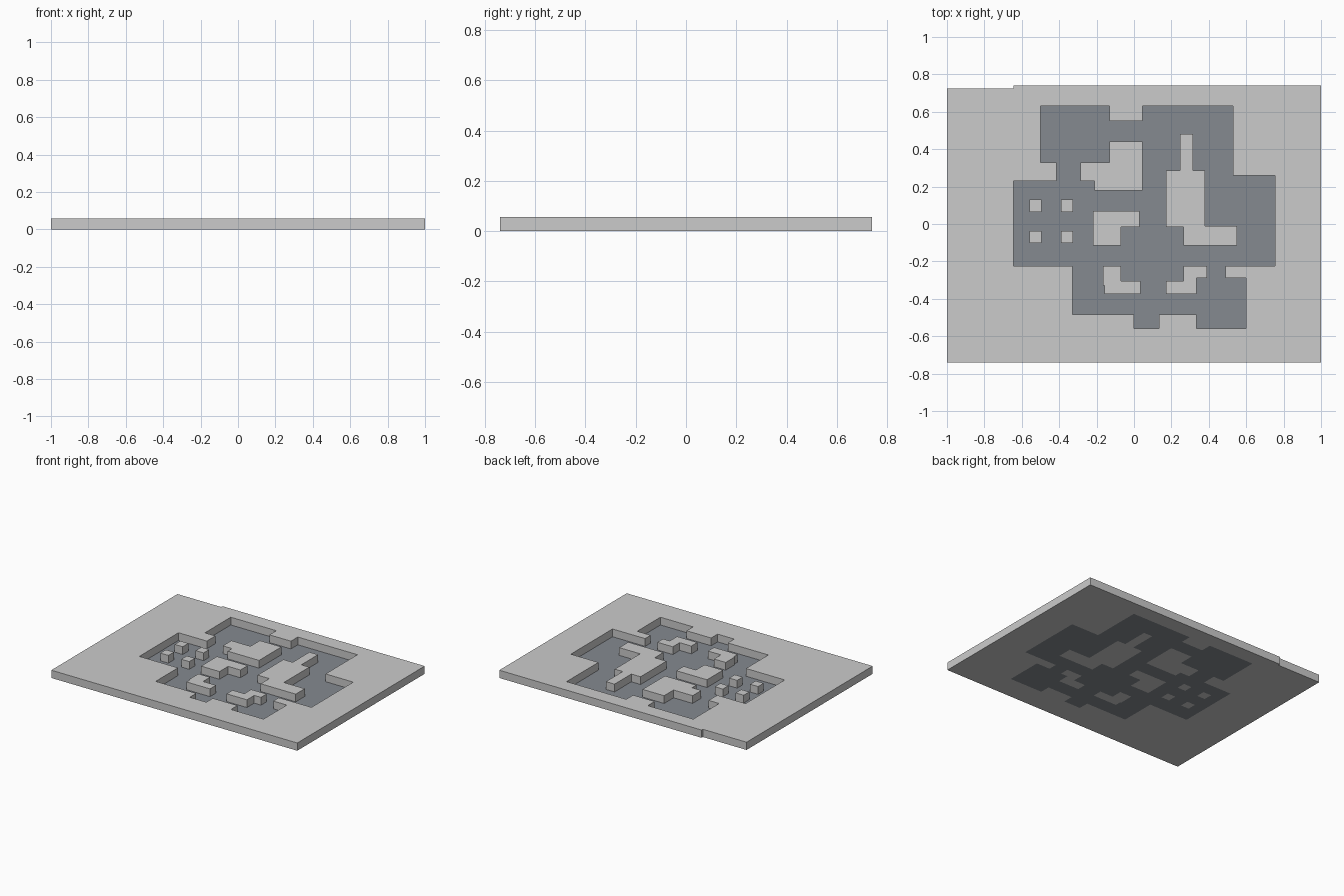
import bpy, bmesh

if "Cube" in bpy.data.objects:
    bpy.data.objects.remove(bpy.data.objects["Cube"])

WALL_HEIGHT = 0.057

# Slab outline and carved areas: (x0, x1, y0, y1)
OUTER = (-1.0, 1.0, -0.74, 0.74)
NOTCH = (-1.0, -0.645, 0.725, 0.74)
FLOORS = [
    (-0.50, -0.13, 0.33, 0.63),      # north-west room
    (-0.13, 0.045, 0.44, 0.55),      # north corridor
    (0.045, 0.53, 0.285, 0.63),      # north-east room
    (0.045, 0.17, -0.12, 0.285),     # central corridor
    (0.38, 0.53, -0.01, 0.285),      # east corridor
    (0.38, 0.755, -0.01, 0.26),      # east room
    (0.55, 0.755, -0.225, -0.01),
    (-0.415, -0.285, 0.23, 0.33),    # west corridor
    (-0.645, -0.22, -0.225, 0.18),   # pillar room
    (-0.645, -0.21, 0.18, 0.23),
    (-0.22, 0.045, 0.07, 0.18),      # link to centre
    (0.03, 0.045, -0.015, 0.07),
    (-0.07, 0.265, -0.305, -0.015),  # centre room
    (-0.645, 0.755, -0.225, -0.115), # long corridor
    (-0.33, -0.165, -0.485, -0.225), # south-west corridor
    (-0.165, -0.157, -0.375, -0.33),
    (0.035, 0.17, -0.375, -0.305),   # south corridor
    (-0.33, 0.60, -0.485, -0.375),
    (0.39, 0.49, -0.29, -0.225),     # south-east link
    (0.335, 0.60, -0.56, -0.29),     # south-east room
    (0.0, 0.135, -0.56, -0.485),     # south stub
]
# Walls standing inside rooms: a spur and four pillars
BLOCKS = [(0.245, 0.315, 0.285, 0.48)]
BLOCKS += [(x, x + 0.065, y, y + 0.065) for x in (-0.56, -0.39) for y in (-0.102, 0.065)]


def inside(rects, x, y):
    return any(a < x < b and c < y < d for a, b, c, d in rects)


everything = [OUTER, NOTCH] + FLOORS + BLOCKS
XS = sorted({v for r in everything for v in r[:2]})
YS = sorted({v for r in everything for v in r[2:]})


def material(name, colour):
    mat = bpy.data.materials.new(name)
    mat.diffuse_color = (*colour, 1)
    mat.use_nodes = True
    mat.node_tree.nodes["Principled BSDF"].inputs["Base Color"].default_value = mat.diffuse_color
    return mat


def build(name, mat, keep, height):
    """Fill the plan cells accepted by keep(), then raise them to height."""
    bm = bmesh.new()
    verts = {}

    def vert(x, y):
        if (x, y) not in verts:
            verts[x, y] = bm.verts.new((x, y, 0))
        return verts[x, y]

    for x0, x1 in zip(XS, XS[1:]):
        for y0, y1 in zip(YS, YS[1:]):
            if keep((x0 + x1) / 2, (y0 + y1) / 2):
                bm.faces.new([vert(x0, y0), vert(x1, y0), vert(x1, y1), vert(x0, y1)])
    if height:
        out = bmesh.ops.extrude_face_region(bm, geom=bm.faces[:], use_keep_orig=True)
        top = [g for g in out["geom"] if isinstance(g, bmesh.types.BMVert)]
        bmesh.ops.translate(bm, verts=top, vec=(0, 0, height))
        bmesh.ops.recalc_face_normals(bm, faces=bm.faces[:])
    mesh = bpy.data.meshes.new(name)
    bm.to_mesh(mesh)
    bm.free()
    mesh.materials.append(mat)
    obj = bpy.data.objects.new(name, mesh)
    bpy.context.collection.objects.link(obj)


def is_floor(x, y):
    return inside(FLOORS, x, y) and not inside(BLOCKS, x, y)


def is_wall(x, y):
    return not is_floor(x, y) and not inside([NOTCH], x, y)


# Solid walls around the rooms, and the thin floor at their foot
build("walls", material("light grey stone", (0.6, 0.6, 0.6)), is_wall, WALL_HEIGHT)
build("floor", material("slate floor", (0.235, 0.254, 0.279)), is_floor, 0)
